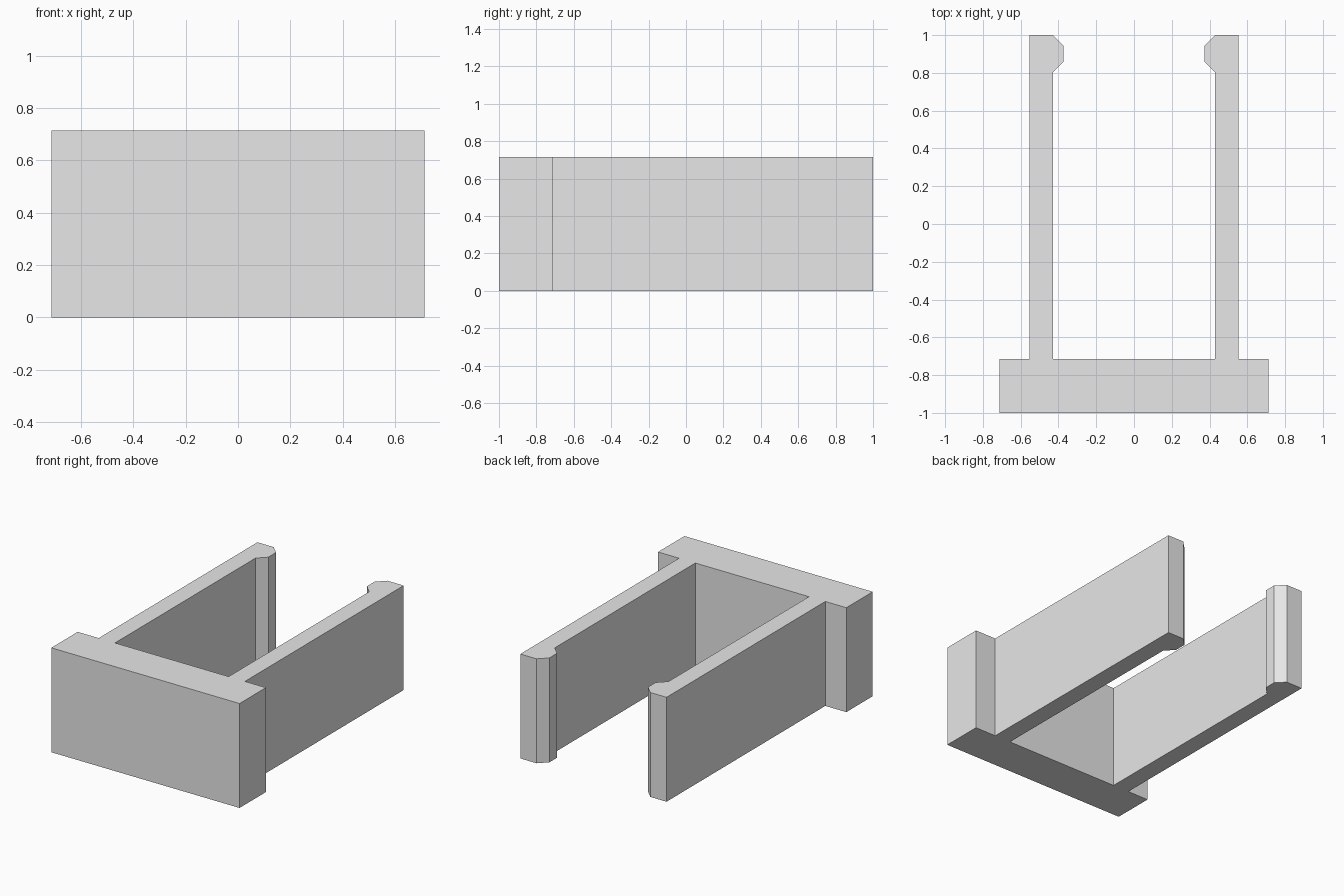
import bpy
import bmesh

cube = bpy.data.objects.get("Cube")
if cube:
    bpy.data.objects.remove(cube, do_unlink=True)

HEIGHT = 0.714

grey = bpy.data.materials.new("light_grey")
grey.use_nodes = True
grey.diffuse_color = (0.8, 0.8, 0.8, 1)
grey.node_tree.nodes["Principled BSDF"].inputs["Base Color"].default_value = (0.8, 0.8, 0.8, 1)

# Right half of the clip outline: base plate, arm, chamfered hook at the tip
half = [(0.712, -1), (0.712, -0.715), (0.553, -0.715), (0.553, 1), (0.43, 1),
        (0.373, 0.943), (0.373, 0.86), (0.43, 0.803), (0.43, -0.715)]
outline = half + [(-x, y) for x, y in reversed(half)]

# Extrude the mirrored outline into a solid clip
bm = bmesh.new()
base = bm.faces.new([bm.verts.new((x, y, 0)) for x, y in outline])
top = bmesh.ops.extrude_face_region(bm, geom=[base], use_keep_orig=True)["geom"]
bmesh.ops.translate(bm, vec=(0, 0, HEIGHT),
                    verts=[v for v in top if isinstance(v, bmesh.types.BMVert)])
bmesh.ops.recalc_face_normals(bm, faces=bm.faces)

mesh = bpy.data.meshes.new("snap_clip")
bm.to_mesh(mesh)
bm.free()
mesh.materials.append(grey)
bpy.context.collection.objects.link(bpy.data.objects.new("snap_clip", mesh))
